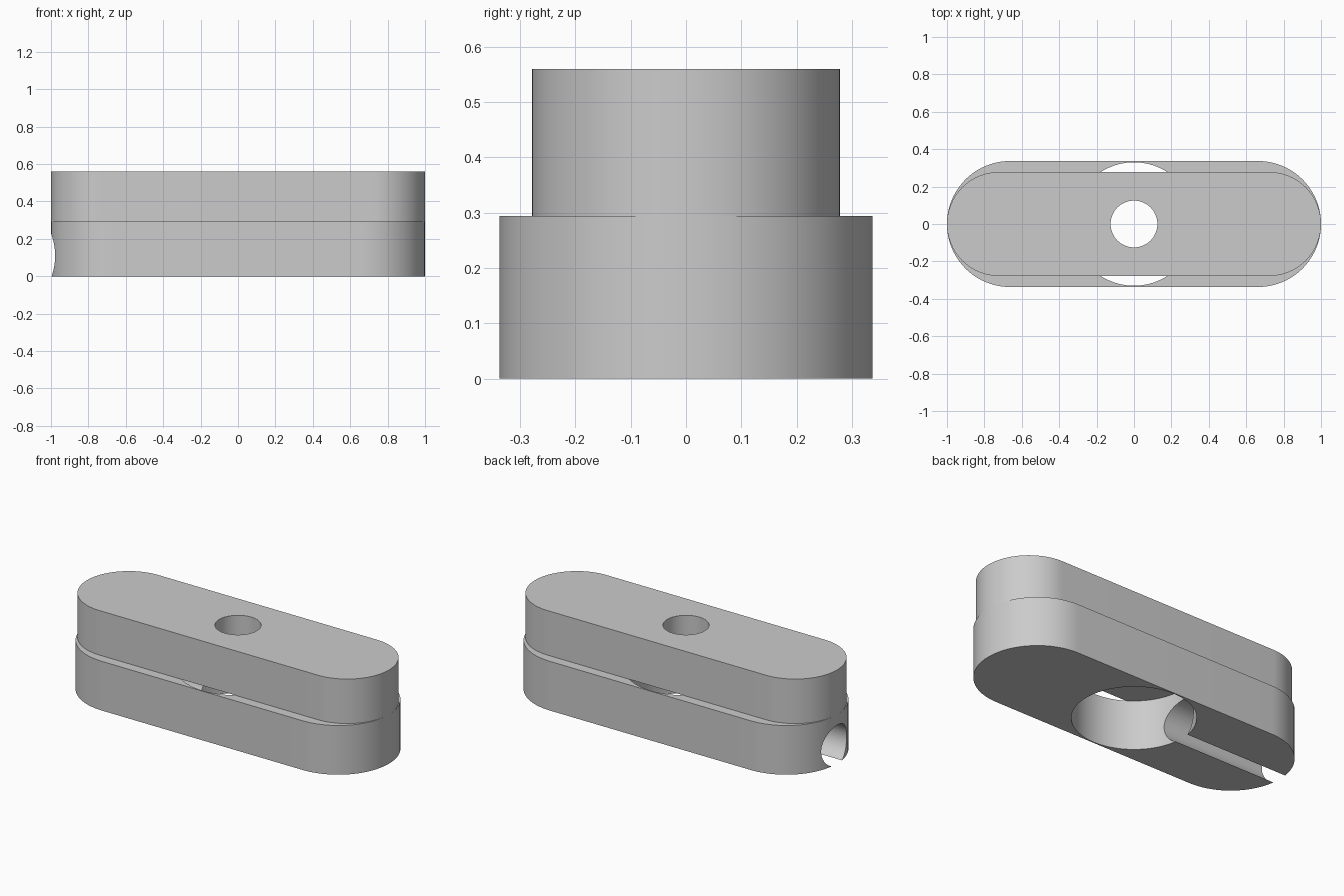
import bpy
import bmesh
from math import sin, cos, pi, radians
from mathutils import Matrix

cube = bpy.data.objects.get("Cube")
if cube:
    bpy.data.objects.remove(cube, do_unlink=True)

HALF_LENGTH = 1.0
SPLIT, TOP = 0.294, 0.56

grey = bpy.data.materials.new("plain grey")
grey.use_nodes = True
COLOUR = (0.6, 0.6, 0.6, 1)
grey.diffuse_color = COLOUR
grey.node_tree.nodes["Principled BSDF"].inputs["Base Color"].default_value = COLOUR


def finish(name, bm):
    mesh = bpy.data.meshes.new(name)
    bmesh.ops.recalc_face_normals(bm, faces=bm.faces)
    bm.to_mesh(mesh)
    bm.free()
    mesh.materials.append(grey)
    obj = bpy.data.objects.new(name, mesh)
    bpy.context.collection.objects.link(obj)
    return obj


def rounded_bar(name, radius, z0, z1, steps=40):
    """Slab with semicircular ends, extruded upward."""
    bm = bmesh.new()
    ring = []
    for side in (1, -1):
        for i in range(steps + 1):
            a = -pi / 2 + pi * i / steps
            x = HALF_LENGTH - radius + radius * cos(a)
            ring.append(bm.verts.new((side * x, side * radius * sin(a), z0)))
    base = bm.faces.new(ring)
    top = bmesh.ops.extrude_face_region(bm, geom=[base])["geom"]
    verts = [v for v in top if isinstance(v, bmesh.types.BMVert)]
    bmesh.ops.translate(bm, verts=verts, vec=(0, 0, z1 - z0))
    return finish(name, bm)


def cylinder(name, radius, depth, centre, tilt=0):
    bm = bmesh.new()
    bmesh.ops.create_cone(
        bm, cap_ends=True, segments=96, radius1=radius, radius2=radius, depth=depth,
        matrix=Matrix.Translation(centre) @ Matrix.Rotation(tilt, 4, "Y"))
    obj = finish(name, bm)
    obj.hide_render = True
    return obj


def cut(target, cutters):
    bpy.ops.object.select_all(action="DESELECT")
    bpy.context.view_layer.objects.active = target
    target.select_set(True)
    for cutter in cutters:
        mod = target.modifiers.new("cut", "BOOLEAN")
        mod.operation = "DIFFERENCE"
        mod.solver = "EXACT"
        mod.object = cutter
        bpy.ops.object.modifier_apply(modifier=mod.name)
        bpy.data.objects.remove(cutter, do_unlink=True)
    bpy.ops.object.shade_smooth_by_angle(angle=radians(30))


# Wide lower bar: large recess and a round channel, open below, to the right end
lower_bar = rounded_bar("lower_bar", 0.3366, 0, SPLIT)
cut(lower_bar, [
    cylinder("recess_cutter", 0.33, 1, (0, 0, 0.15)),
    cylinder("channel_cutter", 0.12, 1, (-0.7, 0, 0.11), pi / 2),
])

# Narrow upper bar with the small central hole
upper_bar = rounded_bar("upper_bar", 0.278, SPLIT, TOP)
cut(upper_bar, [cylinder("hole_cutter", 0.125, 1, (0, 0, 0.4))])
